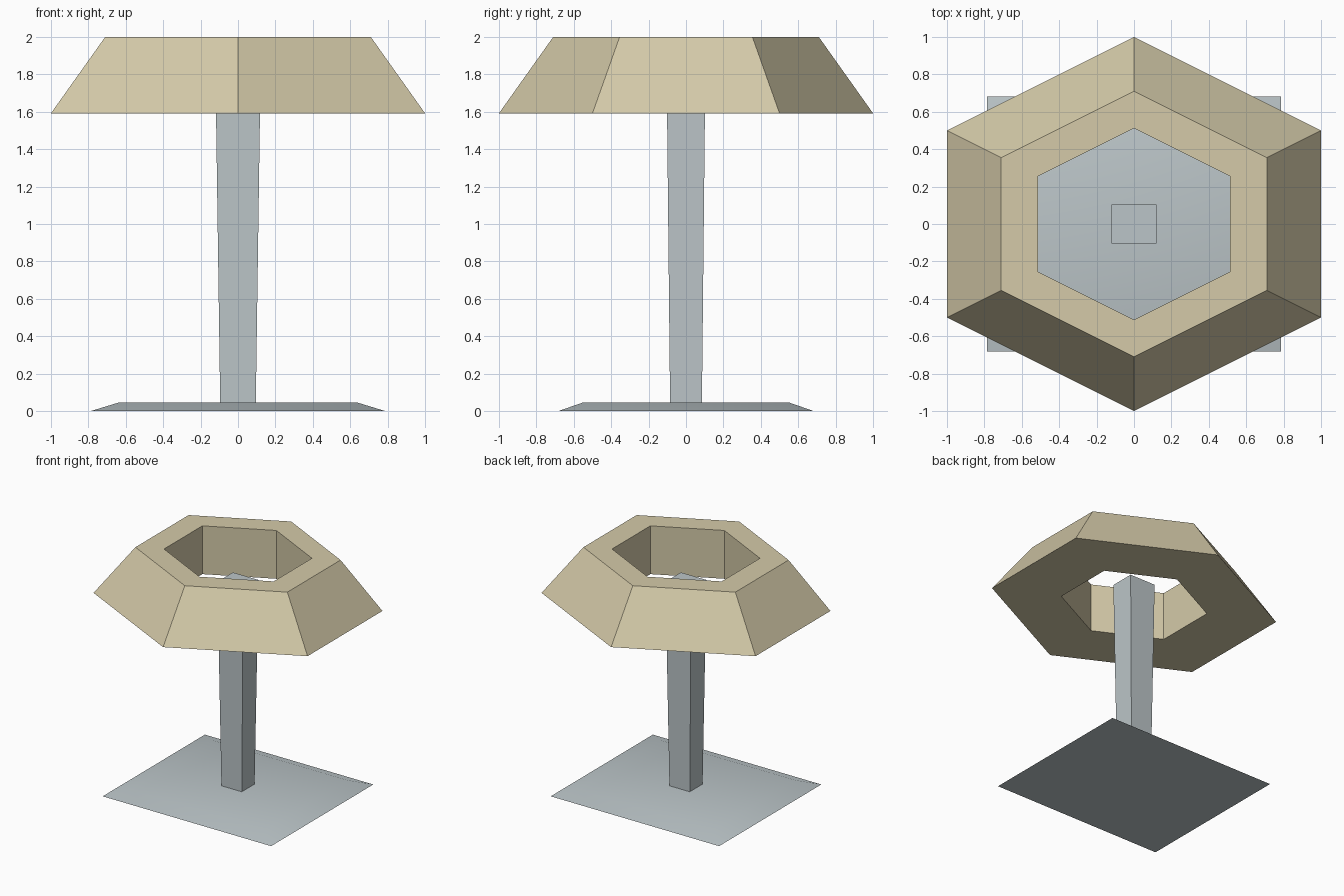
import bpy, bmesh, math

cube = bpy.data.objects.get("Cube")
if cube:
    bpy.data.objects.remove(cube, do_unlink=True)


def make_material(name, rgb):
    mat = bpy.data.materials.new(name)
    mat.use_nodes = True
    mat.diffuse_color = (*rgb, 1)
    mat.node_tree.nodes["Principled BSDF"].inputs["Base Color"].default_value = (*rgb, 1)
    return mat


def rect(hx, hy, z):
    return [(-hx, -hy, z), (hx, -hy, z), (hx, hy, z), (-hx, hy, z)]


def hexagon(r, z):
    # Hexagon with points on the y axis, widened so it fits a square
    return [(r * math.cos(math.radians(a)) / math.cos(math.radians(30)),
             r * math.sin(math.radians(a)), z) for a in range(30, 390, 60)]


def loft(name, rings, mat, closed_loop=False):
    """Bridge the rings in order; cap the ends, or join last ring to first."""
    bm = bmesh.new()
    loops = [[bm.verts.new(co) for co in ring] for ring in rings]
    n = len(loops[0])
    pairs = list(zip(loops, loops[1:]))
    if closed_loop:
        pairs.append((loops[-1], loops[0]))
    else:
        bm.faces.new(reversed(loops[0]))
        bm.faces.new(loops[-1])
    for a, b in pairs:
        for i in range(n):
            j = (i + 1) % n
            bm.faces.new((a[i], a[j], b[j], b[i]))
    bmesh.ops.recalc_face_normals(bm, faces=bm.faces)
    mesh = bpy.data.meshes.new(name)
    bm.to_mesh(mesh)
    bm.free()
    mesh.materials.append(mat)
    obj = bpy.data.objects.new(name, mesh)
    bpy.context.collection.objects.link(obj)
    return obj


metal = make_material("pale grey metal", (0.50, 0.56, 0.58))
cream = make_material("cream shade", (0.66, 0.59, 0.395))

# Base plate with shallow sloped edges
base = loft("base_plate", [rect(0.787, 0.682, 0.0), rect(0.636, 0.55, 0.046)], metal)

# Post, slightly wider at the top, ending inside the shade
loft("post", [rect(0.095, 0.085, 0.03), rect(0.12, 0.103, 1.77)], metal)

# Hexagonal shade ring: sloped outside, straight inside
loft("shade", [hexagon(1.0, 1.592), hexagon(0.71, 2.0),
               hexagon(0.512, 2.0), hexagon(0.512, 1.592)], cream, closed_loop=True)

# Soft shading over the shallow base slopes
bpy.ops.object.select_all(action='DESELECT')
base.select_set(True)
bpy.context.view_layer.objects.active = base
bpy.ops.object.shade_smooth_by_angle(angle=math.radians(30))
